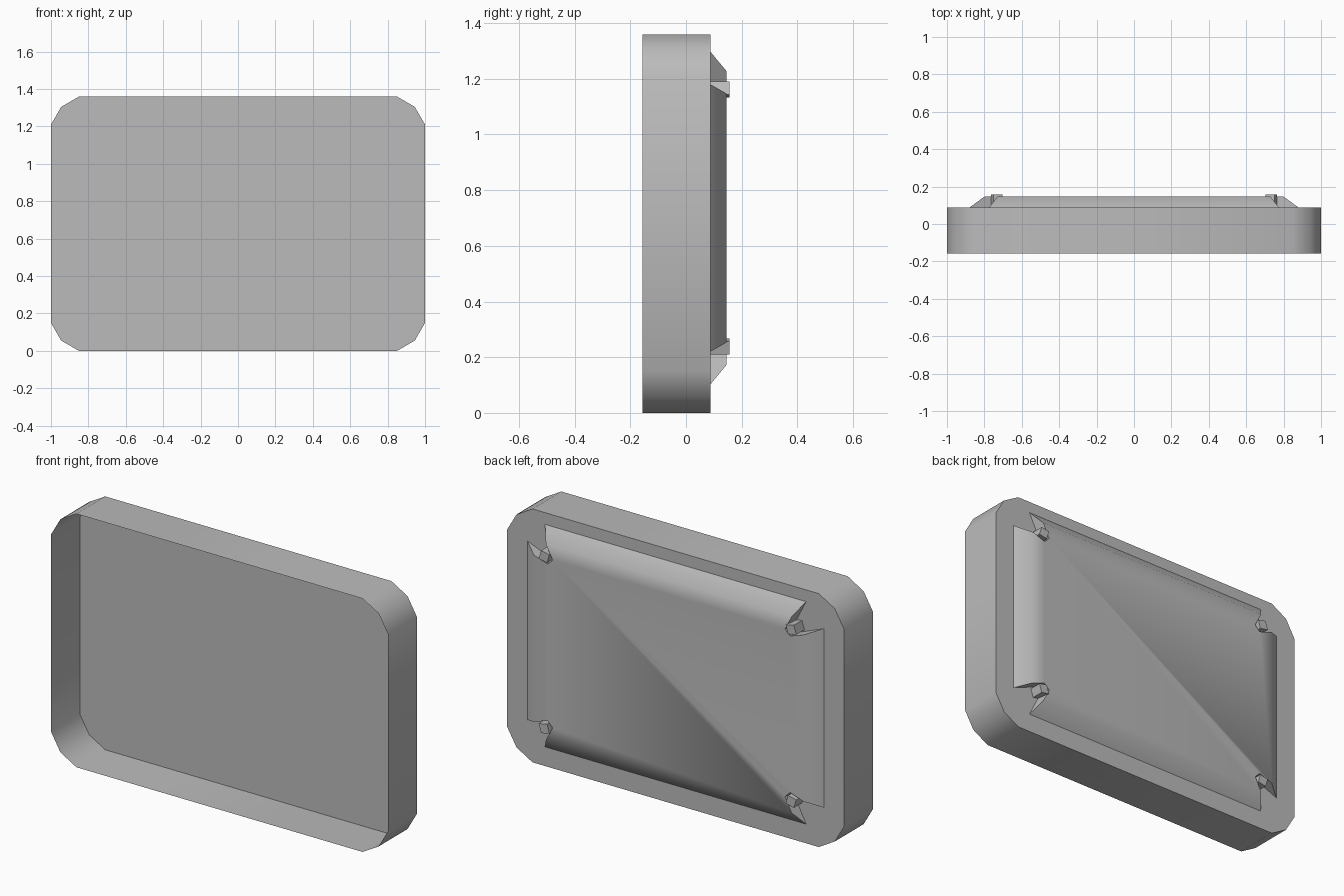
import bpy, bmesh, math

cube = bpy.data.objects.get("Cube")
if cube:
    bpy.data.objects.remove(cube, do_unlink=True)

GREY = (0.5, 0.5, 0.5, 1.0)
grey = bpy.data.materials.new("plain_grey")
grey.use_nodes = True
grey.diffuse_color = GREY
grey.node_tree.nodes["Principled BSDF"].inputs["Base Color"].default_value = GREY

FRONT, RIM, PANEL, PEG = -0.157, 0.088, 0.146, 0.157
MID = 0.70  # height of the raised panel's centre


def four_corners(points, mid):
    """Mirror one corner's points into a closed outline."""
    loop = []
    for sx, sz in ((1, 1), (-1, 1), (-1, -1), (1, -1)):
        corner = points if sx == sz else points[::-1]
        loop += [(sx * x, mid + sz * z) for x, z in corner]
    return loop


def loft(name, near, far, y_near, y_far):
    """Bridge two matching outlines and close the far end."""
    bm = bmesh.new()
    a = [bm.verts.new((x, y_near, z)) for x, z in near]
    b = [bm.verts.new((x, y_far, z)) for x, z in far]
    for i in range(len(a)):
        j = (i + 1) % len(a)
        bm.faces.new((a[i], a[j], b[j], b[i]))
    cap = bm.faces.new(b)
    bm.normal_update()
    if cap.normal.y < 0:
        bmesh.ops.reverse_faces(bm, faces=bm.faces[:])
    mesh = bpy.data.meshes.new(name)
    bm.to_mesh(mesh)
    bm.free()
    mesh.materials.append(grey)
    obj = bpy.data.objects.new(name, mesh)
    bpy.context.collection.objects.link(obj)
    bpy.ops.object.select_all(action="DESELECT")
    obj.select_set(True)
    bpy.context.view_layer.objects.active = obj
    bpy.ops.object.shade_smooth_by_angle(angle=math.radians(45))
    return obj


# Open tray with chamfer-rounded corners
rim = four_corners([(1.0, 0.53), (0.945, 0.625), (0.85, 0.68)], 0.68)
loft("tray_shell", rim, rim, FRONT, RIM)

# Raised back panel with sloped edges and a notch at each corner
base = four_corners([(0.88, 0.48), (0.73, 0.42), (0.70, 0.45), (0.775, 0.597)], MID)
top = four_corners([(0.80, 0.447), (0.72, 0.42), (0.69, 0.45), (0.73, 0.527)], MID)
loft("raised_back_panel", base, top, RIM, PANEL)

# Slightly turned square pegs in the notches
for side, sx in (("left", 1), ("right", -1)):
    for level, sz in (("upper", 1), ("lower", -1)):
        square = [(sx * x, MID + sz * z) for x, z in
                  ((0.765, 0.443), (0.75, 0.49), (0.702, 0.48), (0.715, 0.433))]
        loft(f"{level}_{side}_peg", square, square, RIM, PEG)
